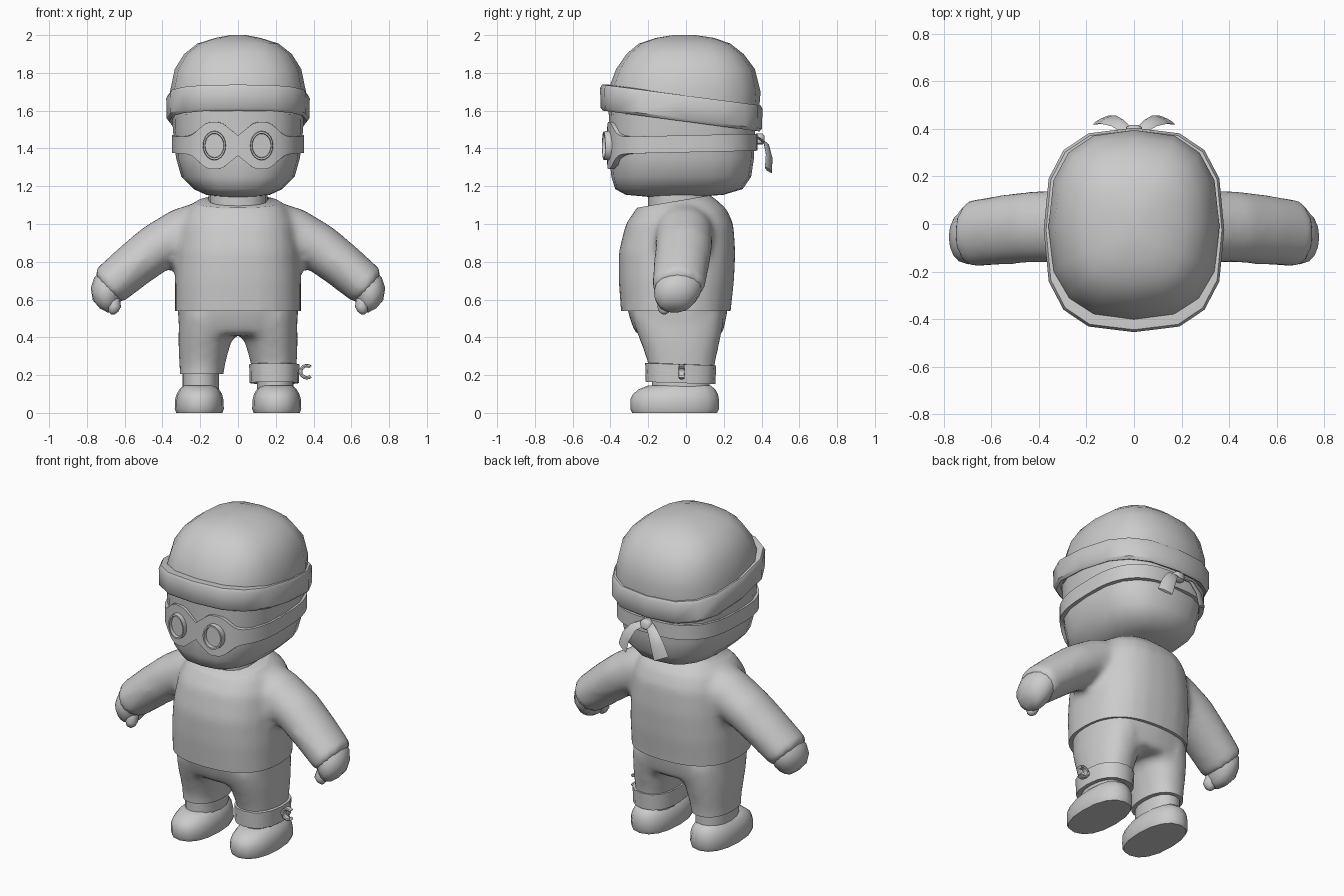
import bpy, bmesh, math
from mathutils import Vector as V

if "Cube" in bpy.data.objects:
    bpy.data.objects.remove(bpy.data.objects["Cube"])

grey = bpy.data.materials.new("plain_grey")
grey.diffuse_color = (0.6, 0.6, 0.6, 1)
grey.use_nodes = True
grey.node_tree.nodes["Principled BSDF"].inputs["Base Color"].default_value = grey.diffuse_color


def finish(name, bm, angle=35):
    bmesh.ops.recalc_face_normals(bm, faces=bm.faces)
    me = bpy.data.meshes.new(name)
    bm.to_mesh(me)
    bm.free()
    me.materials.append(grey)
    ob = bpy.data.objects.new(name, me)
    bpy.context.collection.objects.link(ob)
    bpy.ops.object.select_all(action='DESELECT')
    ob.select_set(True)
    bpy.context.view_layer.objects.active = ob
    bpy.ops.object.shade_smooth_by_angle(angle=math.radians(angle))
    return ob


def spow(c, e):
    return math.copysign(abs(c) ** (2 / e), c)


def skin(bm, loops, caps=True):
    """Bridge equal-length point loops into a tube."""
    rows = [[bm.verts.new(p) for p in lp] for lp in loops]
    n = len(rows[0])
    for a, b in zip(rows, rows[1:]):
        for i in range(n):
            j = (i + 1) % n
            bm.faces.new((a[i], a[j], b[j], b[i]))
    if caps:
        bm.faces.new(rows[0])
        bm.faces.new(rows[-1])


def ring(c, u, v, n=16, e=2.0):
    out = []
    for i in range(n):
        t = 2 * math.pi * i / n
        out.append(V(c) + V(u) * spow(math.cos(t), e) + V(v) * spow(math.sin(t), e))
    return out


def stack(rows, n=16, e=2.0, cx=0.0, tilt=0.0):
    """Level rings from rows of (z, half width, front y, back y)."""
    return [ring((cx, (f + b) / 2, z), (rx, 0, 0), (0, (b - f) / 2, -tilt), n, e)
            for z, rx, f, b in rows]


def part(name, loops, angle=35):
    bm = bmesh.new()
    skin(bm, loops)
    return finish(name, bm, angle)


def arm_rings(s, rows):
    """Rings of (x, y, z, radius, y radius, lean in degrees), lean measured from horizontal."""
    out = []
    for x, y, z, r, ry, lean in rows:
        a = math.radians(lean)
        out.append(ring((s * x, y, z), (s * r * math.sin(a), 0, r * math.cos(a)), (0, ry, 0)))
    return out


def blend(name, tubes, cuts, steps):
    """Fuse closed tubes into one soft skin, then trim it with planes."""
    bm = bmesh.new()
    for t in tubes:
        skin(bm, t)
    ob = finish(name + "_rough", bm)
    m = ob.modifiers.new("fuse", 'REMESH')
    m.mode, m.voxel_size = 'VOXEL', 0.024
    m = ob.modifiers.new("soften", 'SMOOTH')
    m.factor, m.iterations = 0.5, steps
    dg = bpy.context.evaluated_depsgraph_get()
    bm = bmesh.new()
    bm.from_mesh(ob.evaluated_get(dg).to_mesh())
    bpy.data.objects.remove(ob)
    for co, no in cuts:
        g = bm.verts[:] + bm.edges[:] + bm.faces[:]
        bmesh.ops.bisect_plane(bm, geom=g, plane_co=co, plane_no=no, clear_outer=True)
        bmesh.ops.holes_fill(bm, edges=[e for e in bm.edges if e.is_boundary], sides=0)
    return finish(name, bm, 45)


# head and neck
part("head", stack([(1.14, .06, -.16, .02), (1.155, .17, -.32, .20), (1.185, .235, -.375, .30),
                    (1.25, .30, -.395, .345), (1.35, .328, -.405, .36), (1.5, .345, -.405, .365),
                    (1.66, .35, -.41, .37)], 20, 2.7), 50)
part("neck", stack([(1.0, .155, -.20, .13), (1.2, .155, -.20, .13)], 16, 2.3))

# cap crown and turned-up brim
part("cap_crown", stack([(1.58, .36, -.41, .385), (1.70, .36, -.415, .395), (1.82, .335, -.37, .365),
                         (1.90, .285, -.315, .305), (1.955, .215, -.25, .235), (1.985, .12, -.16, .15),
                         (2.0, .04, -.07, .05)], 16, 2.6), 50)
part("cap_brim", stack([(1.56, .34, -.40, .36), (1.545, .365, -.44, .39), (1.56, .378, -.452, .402),
                        (1.665, .38, -.455, .405), (1.683, .37, -.445, .395), (1.683, .345, -.41, .37)],
                       16, 2.8, tilt=.055), 40)

# goggle strap that swells around both eyes
N = 96


def strap_loop(rx, ry, top):
    out = []
    for p in ring((0, -.02, 0), (rx, 0, 0), (0, ry, 0), N, 2.8):
        back = (p.y + .42) / .8
        z = 1.46 + .018 * back if top else 1.37 + .018 * back
        if p.y < 0:
            k = math.exp(-abs((abs(p.x) - .125) / .095) ** 3)
            z += .08 * k if top else -.08 * k
        out.append((p.x, p.y, z))
    return out


part("goggle_strap", [strap_loop(.325, .375, False), strap_loop(.35, .398, False),
                      strap_loop(.35, .398, True), strap_loop(.325, .375, True)])

for s, side in ((-1, "right"), (1, "left")):
    # lens with raised rim
    part(side + "_lens", [ring((s * .125, y, 1.415), (r, s * r * .15, 0), (0, 0, r * 1.28), 20)
                          for r, y in ((.062, -.39), (.059, -.436), (.051, -.436), (.049, -.416))])
    # loose strap end at the back
    tail = [(.015, .385, 1.455, .018), (.07, .425, 1.425, .026),
            (.11, .44, 1.36, .034), (.135, .437, 1.285, .038)]
    part(side + "_strap_tail", [ring((s * x, y, z), (s * w, -w * .5, w * .4), (s * .004, .007, .003), 8)
                                for x, y, z, w in tail], 50)
    # mitten hand and thumb
    part(side + "_hand", arm_rings(s, [(.66, -.035, .69, .09, .12, 38), (.695, -.045, .645, .098, .125, 42),
                                       (.712, -.055, .605, .088, .11, 50), (.718, -.06, .565, .06, .08, 58),
                                       (.71, -.06, .542, .025, .04, 62)]), 50)
    part(side + "_thumb", arm_rings(s, [(.66, -.10, .61, .035, .035, 80), (.655, -.115, .565, .036, .038, 85),
                                        (.66, -.115, .535, .026, .028, 90), (.662, -.115, .522, .01, .01, 90)]), 50)
    # shoe and ankle
    part(side + "_shoe", stack([(0, .122, -.285, .165), (.02, .13, -.295, .175), (.07, .128, -.295, .175),
                                (.10, .12, -.28, .168), (.125, .105, -.25, .155), (.145, .085, -.2, .13)],
                               16, 2.3, s * .205), 40)
    part(side + "_ankle", stack([(.09, .097, -.18, .125), (.24, .097, -.18, .125)], 16, 2.3, s * .198))

# knot at the back of the strap
part("strap_knot", stack([(1.42, .02, .375, .405), (1.43, .036, .36, .418), (1.465, .036, .36, .418),
                          (1.478, .02, .375, .405)], 10, 2.6), 50)

# sweater: trunk fused with both sleeves, trimmed at hem and neckline
trunk = stack([(.40, .335, -.335, .23), (.54, .335, -.345, .237), (.70, .335, -.357, .255),
               (.85, .325, -.357, .262), (1.0, .305, -.32, .252), (1.08, .27, -.265, .215),
               (1.13, .21, -.215, .16), (1.16, .14, -.18, .12)], 24, 2.5)
sleeve = [(.12, -.01, 1.0, .14, .15, 20), (.28, -.01, .955, .14, .155, 30), (.43, -.012, .875, .13, .152, 36),
          (.56, -.025, .775, .122, .148, 38), (.685, -.04, .67, .114, .142, 39), (.70, -.042, .66, .09, .12, 39)]
blend("sweater", [trunk, arm_rings(1, sleeve), arm_rings(-1, sleeve)],
      [((0, 0, .54), (0, 0, -1)), ((0, -.06, 1.12), (0, -.17, 1))], 6)

# trousers: hips fused with both legs, trimmed at the ankles
hips = stack([(.66, .32, -.32, .22), (.54, .32, -.31, .22), (.46, .315, -.285, .205), (.41, .30, -.26, .19)], 24, 2.5)
legs = [[ring((s * cx, (f + b) / 2, z), (rx, 0, 0), (0, (b - f) / 2, 0), 16, 2.3)
         for z, cx, rx, f, b in ((.52, .16, .15, -.29, .205), (.42, .17, .147, -.26, .19),
                                 (.33, .182, .133, -.225, .17), (.25, .19, .12, -.2, .153),
                                 (.12, .197, .112, -.195, .145))] for s in (-1, 1)]
blend("trousers", [hips] + legs, [((0, 0, .205), (0, 0, -1)), ((0, 0, .6), (0, 0, 1))], 5)

# band around the left ankle with a small open clip
part("ankle_band", stack([(.16, .115, -.19, .135), (.158, .13, -.213, .155), (.257, .133, -.216, .16),
                          (.259, .115, -.19, .135)], 16, 2.4, .192, .006))
clip = []
for i in range(13):
    a = math.radians(50 + 260 * i / 12)
    d = V((math.cos(a), 0, math.sin(a)))
    clip.append(ring(V((.364, -.023, .218)) + d * .032, d * .009, (0, .016, 0), 8, 4))
part("band_clip", clip)
part("clip_stub", [ring((x, -.023, .218), (0, .016, 0), (0, 0, .012), 8, 4) for x in (.31, .34)])
